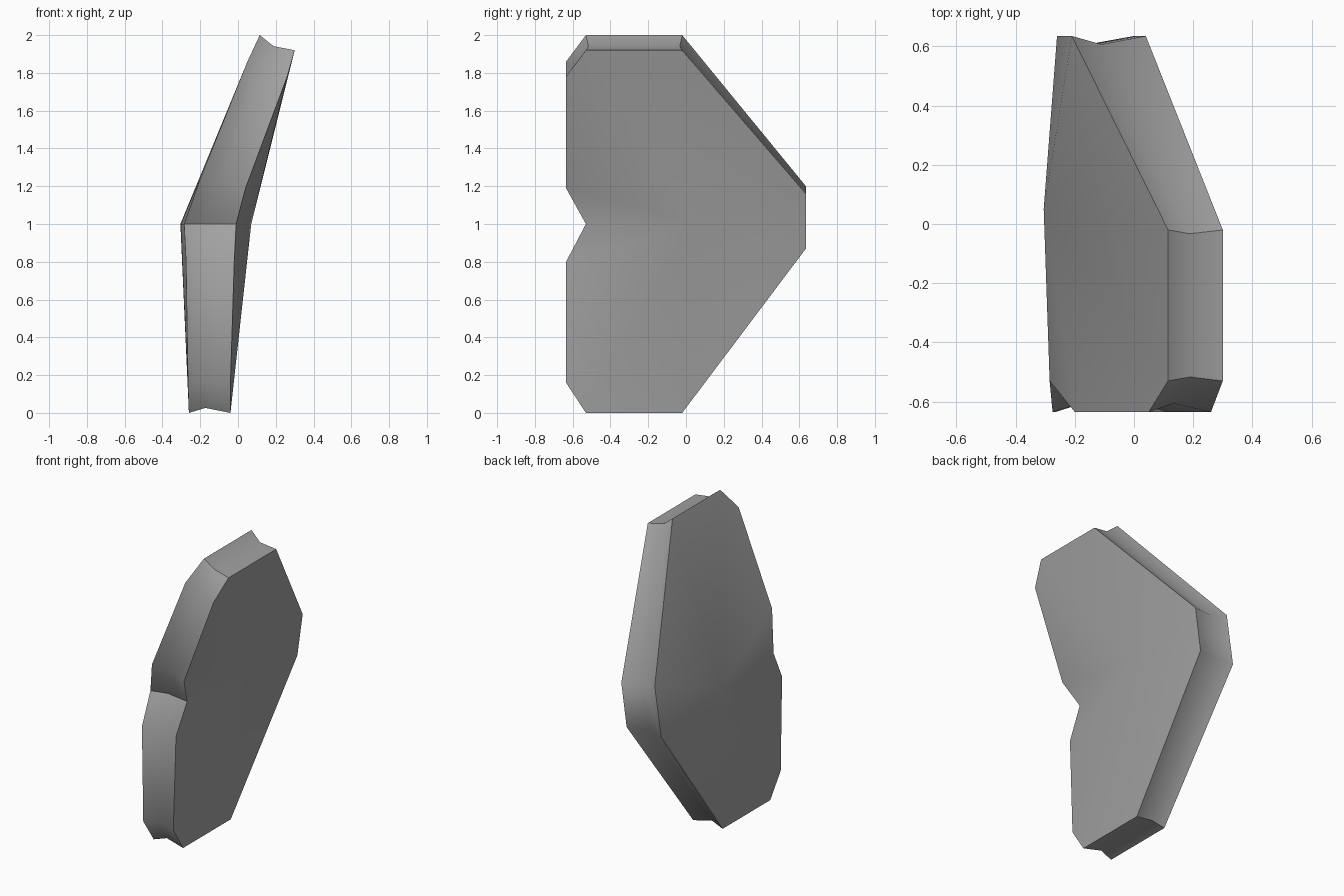
import bpy, bmesh, math
from mathutils import Vector

cube = bpy.data.objects.get("Cube")
if cube:
    bpy.data.objects.remove(cube, do_unlink=True)

# Single plain grey
grey = bpy.data.materials.new("plain grey")
grey.use_nodes = True
colour = (0.36, 0.36, 0.36, 1)
grey.diffuse_color = colour
grey.node_tree.nodes["Principled BSDF"].inputs["Base Color"].default_value = colour

# Outline stations: y, left edge (x, z), right edge (x, z)
outline = [
    (-0.53, (-0.26, 0.0), (-0.04, 0.0)),
    (-0.02, (-0.26, 0.0), (-0.04, 0.0)),
    (0.635, (-0.26, 0.87), (0.0, 0.87)),
    (0.635, (-0.21, 1.2), (0.04, 1.16)),
    (-0.02, (0.115, 2.0), (0.30, 1.92)),
    (-0.53, (0.115, 2.0), (0.30, 1.92)),
    (-0.635, (0.05, 1.86), (0.26, 1.78)),
    (-0.635, (-0.2, 1.24), (0.04, 1.19)),
    (-0.53, (-0.285, 1.0), (-0.01, 1.0)),
    (-0.635, (-0.275, 0.8), (-0.02, 0.8)),
    (-0.635, (-0.265, 0.16), (-0.04, 0.16)),
]
GROOVE = 0.03      # depth of the shallow rim groove
GROOVE_AT = 0.4    # its place between the two faces

bm = bmesh.new()
left, groove, right = [], [], []
n = len(outline)
for i, (y, (lx, lz), (rx, rz)) in enumerate(outline):
    a, b = Vector((lx, y, lz)), Vector((rx, y, rz))
    # Inward direction from the neighbouring outline edges
    prev, nxt = outline[i - 1], outline[(i + 1) % n]
    e1 = Vector((y - prev[0], lz - prev[1][1])).normalized()
    e2 = Vector((nxt[0] - y, nxt[1][1] - lz)).normalized()
    t = (e1 + e2).normalized()
    mid = a.lerp(b, GROOVE_AT) + Vector((0, -t.y, t.x)) * GROOVE
    for ring, co in ((left, a), (groove, mid), (right, b)):
        ring.append(bm.verts.new(co))

# Domed faces fan out from a raised centre on the fold
left_hub = bm.verts.new((-0.305, 0.05, 1.0))
right_hub = bm.verts.new((0.07, 0.05, 1.0))
for i in range(n):
    j = (i + 1) % n
    bm.faces.new((left[j], left[i], left_hub))
    bm.faces.new((right[i], right[j], right_hub))
    bm.faces.new((left[i], left[j], groove[j], groove[i]))
    bm.faces.new((groove[i], groove[j], right[j], right[i]))
bmesh.ops.recalc_face_normals(bm, faces=bm.faces[:])

mesh = bpy.data.meshes.new("bent_plate")
bm.to_mesh(mesh)
bm.free()
mesh.materials.append(grey)
plate = bpy.data.objects.new("bent_plate", mesh)
bpy.context.collection.objects.link(plate)

# Smooth the faces, keep the rim sharp
bpy.ops.object.select_all(action='DESELECT')
plate.select_set(True)
bpy.context.view_layer.objects.active = plate
bpy.ops.object.shade_smooth_by_angle(angle=math.radians(40))
